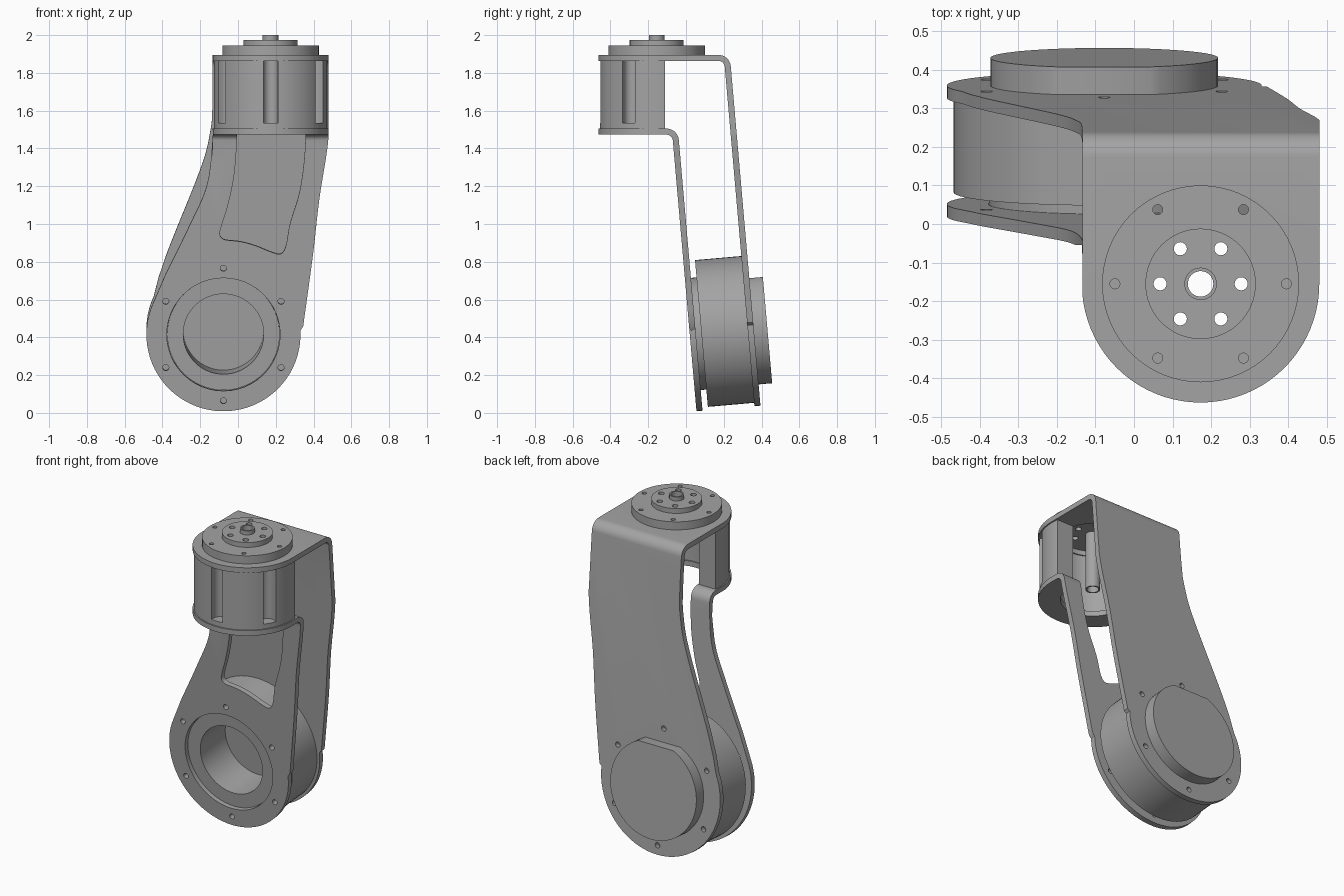
import bpy, bmesh
from math import sin, cos, pi, radians
from mathutils import Matrix, Vector

if "Cube" in bpy.data.objects:
    bpy.data.objects.remove(bpy.data.objects["Cube"], do_unlink=True)

grey = bpy.data.materials.new("plain grey")
grey.use_nodes = True
COLOUR = (0.37, 0.37, 0.37, 1)
grey.diffuse_color = COLOUR
grey.node_tree.nodes["Principled BSDF"].inputs["Base Color"].default_value = COLOUR

TILT = radians(5)
ORIGIN = Vector((-0.077, 0.02, 0.415))
# Lower frame: local z runs backwards along the motor axis, local -y runs up the arm
LOWER = Matrix.Translation(ORIGIN) @ Matrix.Rotation(TILT - pi / 2, 4, 'X')
UPPER = Matrix.Translation((0.1725, -0.155, 0))
SIDEWAYS = Matrix(((0, 0, 1, 0), (1, 0, 0, 0), (0, 1, 0, 0), (0, 0, 0, 1)))


def finish(bm, name, matrix):
    bmesh.ops.transform(bm, matrix=matrix, verts=bm.verts)
    bmesh.ops.recalc_face_normals(bm, faces=bm.faces)
    mesh = bpy.data.meshes.new(name)
    bm.to_mesh(mesh)
    bm.free()
    mesh.materials.append(grey)
    obj = bpy.data.objects.new(name, mesh)
    bpy.context.collection.objects.link(obj)
    return obj


def prism(name, points, z0, z1, matrix):
    bm = bmesh.new()
    face = bm.faces.new([bm.verts.new((x, y, z0)) for x, y in points])
    out = bmesh.ops.extrude_face_region(bm, geom=[face])
    top = [g for g in out["geom"] if isinstance(g, bmesh.types.BMVert)]
    bmesh.ops.translate(bm, verts=top, vec=(0, 0, z1 - z0))
    return finish(bm, name, matrix)


def lathe(name, profile, matrix, steps=64):
    # Closed (radius, height) loop turned about z; radius 0 makes a pole
    bm = bmesh.new()
    rings = []
    for r, z in profile:
        if r == 0:
            rings.append([bm.verts.new((0, 0, z))] * steps)
        else:
            rings.append([bm.verts.new((x, y, z)) for x, y in arc(r, 0, 360, steps)[:-1]])
    for a, b in zip(rings, rings[1:] + rings[:1]):
        for i in range(steps):
            j = (i + 1) % steps
            corners = list(dict.fromkeys((a[i], a[j], b[j], b[i])))
            if len(corners) > 2:
                bm.faces.new(corners)
    return finish(bm, name, matrix)


def arc(r, start, end, steps, cx=0, cy=0):
    angles = [radians(start + (end - start) * i / steps) for i in range(steps + 1)]
    return [(cx + r * cos(t), cy + r * sin(t)) for t in angles]


def spline(points, steps=5):
    pts = [Vector(p) for p in points]
    pts = [2 * pts[0] - pts[1]] + pts + [2 * pts[-1] - pts[-2]]
    out = []
    for a, b, c, d in zip(pts, pts[1:], pts[2:], pts[3:]):
        for i in range(steps):
            t = i / steps
            p = b + (c - a) * t / 2 + (a - 2.5 * b + 2 * c - d / 2) * t * t
            out.append(tuple(p + (1.5 * (b - c) + (d - a) / 2) * t ** 3))
    return out + [tuple(pts[-2])]


def boolean(obj, cutter, operation='DIFFERENCE'):
    mod = obj.modifiers.new("cut", 'BOOLEAN')
    mod.operation, mod.object, mod.solver = operation, cutter, 'EXACT'
    bpy.context.view_layer.objects.active = obj
    bpy.ops.object.modifier_apply(modifier=mod.name)
    bpy.data.objects.remove(cutter, do_unlink=True)


def drill(obj, r, z0, z1, matrix, ring=0, count=1, start=0):
    for i in range(count):
        t = radians(start) + 2 * pi * i / count
        pts = arc(r, 0, 360, 48 if r > 0.1 else 16, ring * cos(t), ring * sin(t))[:-1]
        boolean(obj, prism("cutter", pts, z0, z1, matrix))


def local(points, depth):
    # World (x, z) on a plate to lower-frame coordinates
    lift = ORIGIN.z + depth * sin(TILT)
    return [(x - ORIGIN.x, -(z - lift) / cos(TILT)) for x, z in points]


def bracket(name, top_z, depth, left, right):
    # Bent strip, trimmed to the arm outline and the round flange outline
    thick, bend = 0.032, 0.065
    cz = top_z - bend
    cy = ORIGIN.y + (depth - bend - (cz - ORIGIN.z) * sin(TILT)) / cos(TILT)
    sides = []
    for r in (bend, bend - thick):
        curve = arc(r, 90, 5, 10, cy, cz)
        end = curve[-1]
        sides.append([(-0.8, cz + r)] + curve + [(end[0] + 2 * sin(TILT), end[1] - 2 * cos(TILT))])
    obj = prism(name, sides[0] + sides[1][::-1], -1, 1, SIDEWAYS)
    lower_round = arc(0.408, 155, 363, 44)
    outline = [(x, -y) for x, y in lower_round]
    outline += local(spline(right) + spline(left), depth)
    boolean(obj, prism("cutter", outline, -1.5, 1.5, LOWER), 'INTERSECT')
    flange = arc(0.3075, 180, 360, 40) + [(0.3075, 0.1), (1, 0.1), (1, 1), (-1, 1), (-1, 0.1), (-0.3075, 0.1)]
    boolean(obj, prism("cutter", flange, -1, 3, UPPER), 'INTERSECT')
    drill(obj, 0.016, depth - 0.05, depth + 0.02, LOWER, 0.352, 6, 30)
    drill(obj, 0.1825, top_z - 0.05, top_z + 0.02, UPPER)
    return obj


# Front bracket with motor opening and window running into its flange
front = bracket("front_bracket", 1.505, 0.032,
                [(-0.135, 2.3), (-0.135, 1.6), (-0.135, 1.45), (-0.164, 1.21), (-0.254, 1.0), (-0.386, 0.73)],
                [(0.345, 0.46), (0.397, 0.84), (0.43, 1.13), (0.475, 1.42), (0.48, 1.6), (0.48, 2.3)])
drill(front, 0.3, -0.1, 0.1, LOWER)
window = [(-0.01, 1.6), (-0.006, 1.45), (-0.02, 1.26), (-0.053, 1.1), (-0.09, 0.98), (-0.095, 0.94),
          (-0.07, 0.917), (0.01, 0.907), (0.09, 0.886), (0.18, 0.85), (0.228, 0.843), (0.254, 0.886),
          (0.275, 1.0), (0.328, 1.18), (0.355, 1.4), (0.355, 1.6)]
boolean(front, prism("cutter", local(spline(window), 0), -0.08, 0.1, LOWER))

# Back bracket
back = bracket("back_bracket", 1.895, 0.34,
               [(-0.135, 2.3), (-0.135, 1.66), (-0.15, 1.475), (-0.2, 1.29), (-0.36, 0.89), (-0.42, 0.72)],
               [(0.345, 0.48), (0.397, 0.84), (0.43, 1.13), (0.475, 1.42), (0.48, 1.6), (0.48, 2.3)])
drill(back, 0.013, 1.8, 1.95, UPPER, 0.222, 6)

# Lower motor: hollow housing, with a collar seated in the front bracket
housing = lathe("lower_motor_housing", [
    (0.213, 0.025), (0.298, 0.025), (0.298, 0.062), (0.39, 0.062),
    (0.39, 0.308), (0, 0.308), (0, 0.27), (0.213, 0.27)], LOWER)

# Rear cap with a flat on its upper edge
cap = prism("rear_cap", arc(0.295, -66, 246, 60), 0.335, 0.412, LOWER)

# Upper motor half shell with outer screw slots
shell = lathe("upper_motor_shell", [(0.19, 1.5), (0.3, 1.5), (0.3, 1.865), (0.19, 1.865)], UPPER)
boolean(shell, prism("cutter", [(-1, 0.045), (1, 0.045), (1, 1), (-1, 1)], 1, 2, UPPER))
for angle in (-150, -90, -30):
    slot = arc(0.038, 90, 270, 12, 0.272) + [(0.4, -0.038), (0.4, 0.038)]
    boolean(shell, prism("cutter", slot, 1.535, 1.9, UPPER @ Matrix.Rotation(radians(angle), 4, 'Z')))

# Output discs on the top flange
disc = lathe("output_disc", [(0.033, 1.893), (0.255, 1.893), (0.255, 1.945), (0.143, 1.945),
                             (0.143, 1.975), (0.033, 1.975)], UPPER)
drill(disc, 0.017, 1.85, 2.05, UPPER, 0.105, 6)
drill(disc, 0.013, 1.85, 1.96, UPPER, 0.222, 6)

# Hollow shaft through the discs
shaft = lathe("hollow_shaft", [(0.033, 1.54), (0.042, 1.54), (0.042, 2.0), (0.033, 2.0)], UPPER, 32)

bpy.ops.object.select_all(action='DESELECT')
for part in (front, back, housing, cap, shell, disc, shaft):
    part.select_set(True)
bpy.context.view_layer.objects.active = front
bpy.ops.object.shade_smooth_by_angle(angle=radians(30))
